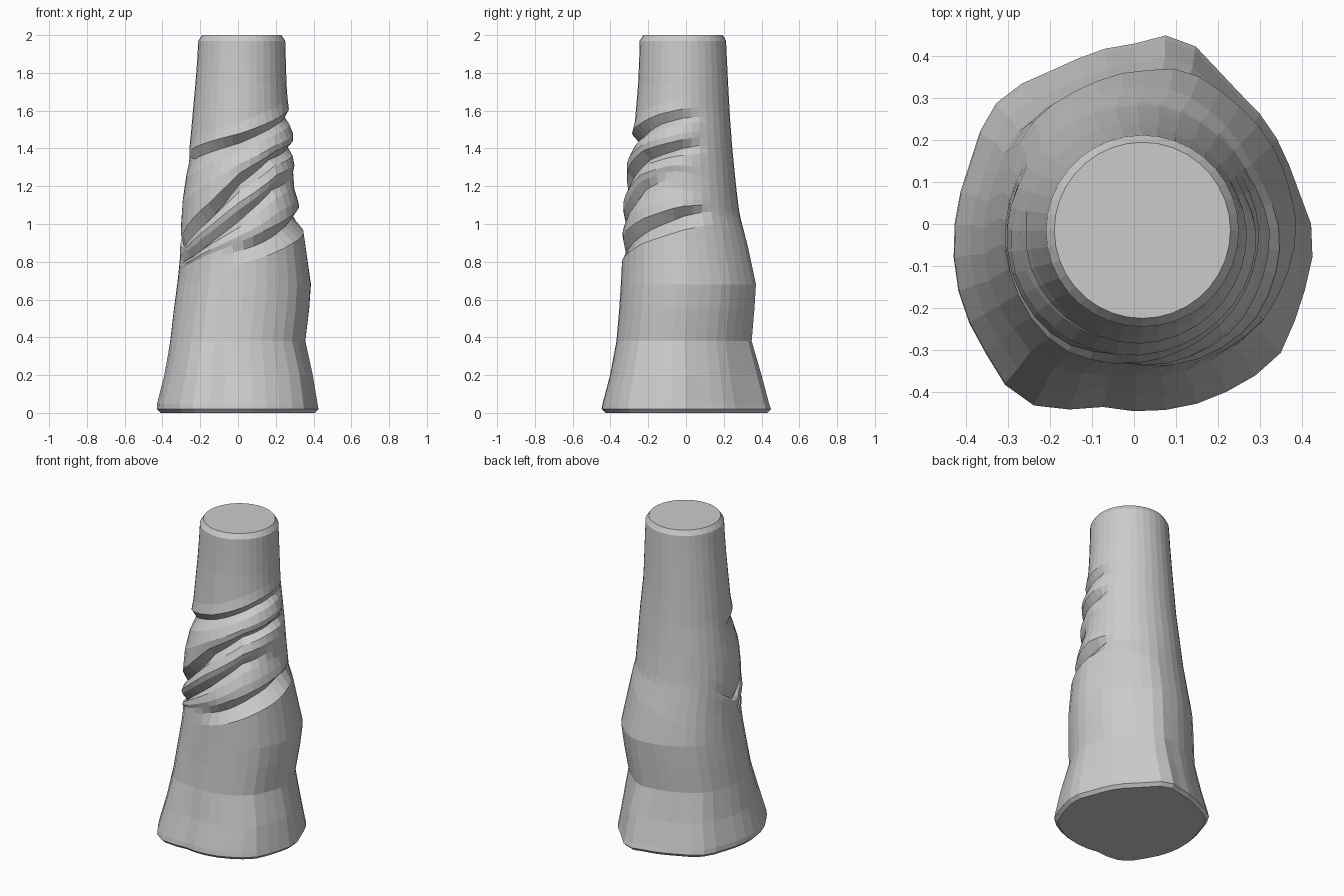
import bpy, bmesh
from math import sin, cos, atan2, degrees, radians, hypot

SIDES = 36


def lerp_table(table, t):
    """Linear interpolation in rows of (key, value, value...)."""
    if t <= table[0][0]:
        return table[0][1:]
    for a, b in zip(table, table[1:]):
        if t <= b[0]:
            f = (t - a[0]) / (b[0] - a[0])
            return tuple(p + (q - p) * f for p, q in zip(a[1:], b[1:]))
    return table[-1][1:]


# Irregular foot outline, seen from above
FOOT = [(0.055, -0.445), (0.27, -0.37), (0.345, -0.32), (0.385, -0.23),
        (0.41, -0.15), (0.43, -0.03), (0.385, 0.09), (0.31, 0.25),
        (0.23, 0.33), (0.13, 0.44), (0.07, 0.45), (0.0, 0.43),
        (-0.18, 0.37), (-0.25, 0.34), (-0.315, 0.305), (-0.355, 0.25),
        (-0.395, 0.13), (-0.43, -0.03), (-0.425, -0.135), (-0.34, -0.33),
        (-0.29, -0.415), (-0.08, -0.435)]
polar = sorted((degrees(atan2(x, -y)), hypot(x / 0.43, y / 0.45)) for x, y in FOOT)
polar = ([(polar[-1][0] - 360, polar[-1][1])] + polar
         + [(polar[0][0] + 360, polar[0][1])])

# Height, x min, x max, y min, y max, share of the foot outline
BODY = [(0.0, -0.41, 0.41, -0.43, 0.43, 1), (0.02, -0.43, 0.43, -0.45, 0.45, 1),
        (0.05, -0.428, 0.425, -0.445, 0.44, 1), (0.2, -0.39, 0.40, -0.405, 0.40, 1),
        (0.38, -0.36, 0.36, -0.37, 0.35, 0.6), (0.55, -0.34, 0.38, -0.355, 0.365, 0.5),
        (0.7, -0.32, 0.39, -0.345, 0.375, 0.4), (0.85, -0.305, 0.37, -0.33, 0.34, 0.3),
        (1.05, -0.295, 0.31, -0.315, 0.285, 0.1), (1.2, -0.28, 0.297, -0.295, 0.265, 0),
        (1.4, -0.255, 0.283, -0.275, 0.245, 0), (1.6, -0.24, 0.262, -0.262, 0.23, 0),
        (1.8, -0.22, 0.255, -0.25, 0.22, 0), (1.97, -0.21, 0.25, -0.245, 0.212, 0),
        (2.0, -0.19, 0.23, -0.225, 0.195, 0)]

# Spiral creases, bottom to top: angle from the front, height, depth
CREASES = [
    [(-180, 0.95, 0), (-110, 0.80, 0), (-75, 0.74, 0), (-15, 0.84, 0),
     (15, 0.89, 0.03), (50, 0.97, 0.045), (90, 1.04, 0.04), (118, 1.07, 0), (180, 0.95, 0)],
    [(-180, 1.10, 0), (-110, 0.90, 0), (-75, 0.79, 0), (-50, 0.84, 0.025),
     (0, 1.02, 0.03), (40, 1.18, 0.025), (75, 1.24, 0), (180, 1.10, 0)],
    [(-180, 1.25, 0), (-115, 1.0, 0), (-75, 0.87, 0.015), (-30, 1.05, 0.05),
     (0, 1.21, 0.05), (40, 1.34, 0.04), (90, 1.40, 0.03), (115, 1.42, 0), (180, 1.25, 0)],
    [(-180, 1.45, 0), (-100, 1.35, 0), (-70, 1.345, 0.02), (0, 1.43, 0.045),
     (60, 1.53, 0.03), (90, 1.56, 0.022), (115, 1.57, 0), (180, 1.45, 0)]]


def surface_point(ang, z, push):
    x0, x1, y0, y1, k = lerp_table(BODY, z)
    r = 1 + (lerp_table(polar, ang)[0] - 1) * k
    a = radians(ang)
    return ((x0 + x1) / 2 + ((x1 - x0) / 2 * r + push) * sin(a),
            (y0 + y1) / 2 - ((y1 - y0) / 2 * r + push) * cos(a), z)


def column(ang):
    """Heights and fold offsets up one side; rows follow the creases."""
    rows = [(z, 0) for z in (0, 0.02, 0.05, 0.2, 0.38, 0.55, 0.68)]
    creases = [lerp_table(c, ang) for c in CREASES]
    z, d = creases[0]
    rows.append((z - min(0.07, (z - 0.68) * 0.5), d * 0.3))
    for i, (z, d) in enumerate(creases):
        rows.append((z, -d))
        if i < 3:
            gap, d2 = creases[i + 1][0] - z, creases[i + 1][1]
            rows.append((z + min(0.3 * gap, 0.06), d * 0.45))
            rows.append((z + 0.5 * gap, (d + d2) * 0.32))
            rows.append((z + 0.8 * gap, d2 * 0.1))
        else:
            rows += [(z + 0.05, d * 0.35), (z + 0.11, d * 0.1)]
    return rows + [(z, 0) for z in (1.74, 1.86, 1.97, 1.99, 2.0)]


# Twisted, tapering body with capped ends
bm = bmesh.new()
cols = []
for s in range(SIDES):
    ang = -180 + 360 * s / SIDES
    cols.append([bm.verts.new(surface_point(ang, z, p)) for z, p in column(ang)])
for s in range(SIDES):
    a, b = cols[s], cols[(s + 1) % SIDES]
    for i in range(len(a) - 1):
        bm.faces.new((a[i], b[i], b[i + 1], a[i + 1]))
bm.faces.new([c[0] for c in cols])
bm.faces.new([c[-1] for c in cols])
bmesh.ops.recalc_face_normals(bm, faces=bm.faces)
mesh = bpy.data.meshes.new("twisted_sleeve")
bm.to_mesh(mesh)
bm.free()
sleeve = bpy.data.objects.new("twisted_sleeve", mesh)
bpy.context.collection.objects.link(sleeve)
